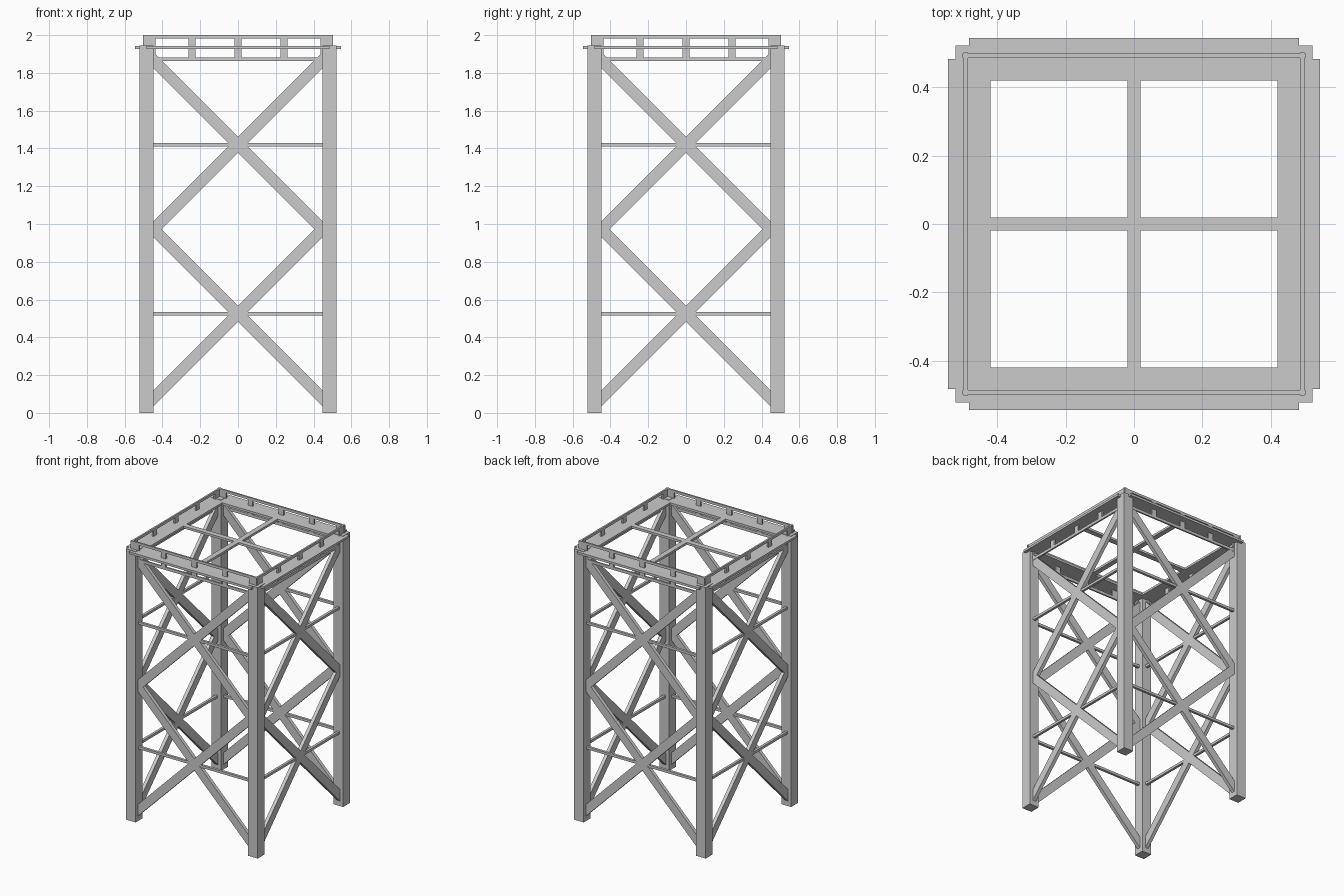
import bpy, bmesh
from math import pi
from mathutils import Matrix

if "Cube" in bpy.data.objects:
    bpy.data.objects.remove(bpy.data.objects["Cube"])

LEG = 0.4845      # leg centre offset
RAIL = 0.493      # railing plane offset


def prism(name, profile, y, depth, turn=0):
    """Extrude an (x, z) profile along y, then turn it about the z axis."""
    bm = bmesh.new()
    face = bm.faces.new([bm.verts.new((x, y - depth / 2, z)) for x, z in profile])
    ext = bmesh.ops.extrude_face_region(bm, geom=[face])
    verts = [v for v in ext["geom"] if isinstance(v, bmesh.types.BMVert)]
    bmesh.ops.translate(bm, verts=verts, vec=(0, depth, 0))
    bmesh.ops.recalc_face_normals(bm, faces=bm.faces)
    bm.transform(Matrix.Rotation(turn, 4, "Z"))
    mesh = bpy.data.meshes.new(name)
    bm.to_mesh(mesh)
    bm.free()
    obj = bpy.data.objects.new(name, mesh)
    bpy.context.collection.objects.link(obj)
    return obj


def box(name, x0, x1, z0, z1, y, depth, turn=0):
    return prism(name, [(x0, z0), (x1, z0), (x1, z1), (x0, z1)], y, depth, turn)


# Corner legs
for sx in (-1, 1):
    for sy in (-1, 1):
        box("leg", sx * LEG - 0.038, sx * LEG + 0.038, 0, 1.945, sy * LEG, 0.076)

# Each side is the front side turned about the centre
for i, side in enumerate(("front", "right", "back", "left")):
    turn = i * pi / 2

    # Two crossed brace bays with a thin horizontal tie through each crossing
    for zc in (0.525, 1.42):
        for s in (-1, 1):
            e, h = 0.46, 0.042
            prism(side + "_brace",
                  [(-e, zc - s * e - h), (e, zc + s * e - h),
                   (e, zc + s * e + h), (-e, zc - s * e + h)],
                  -LEG, 0.025, turn)
        box(side + "_tie", -0.45, 0.45, zc - 0.009, zc + 0.009, -LEG, 0.018, turn)

    # Flat walkway plate
    box(side + "_plate", -0.484, 0.484, 1.926, 1.942, -0.483, 0.124, turn)

    # Ladder-like railing: upper and lower rails joined by uprights
    box(side + "_top_rail", -0.503, 0.503, 1.982, 2.0, -RAIL, 0.012, turn)
    box(side + "_lower_rail", -0.503, 0.503, 1.862, 1.882, -RAIL, 0.012, turn)
    for x, w in ((-0.47, 0.066), (-0.243, 0.037), (0, 0.037), (0.243, 0.037), (0.47, 0.066)):
        box(side + "_upright", x - w / 2, x + w / 2, 1.862, 2.0, -RAIL, 0.0118, turn)

# Cross bars inside the top frame
for turn in (0, pi / 2):
    box("top_cross_bar", -0.43, 0.43, 1.926, 1.942, 0, 0.038, turn)
